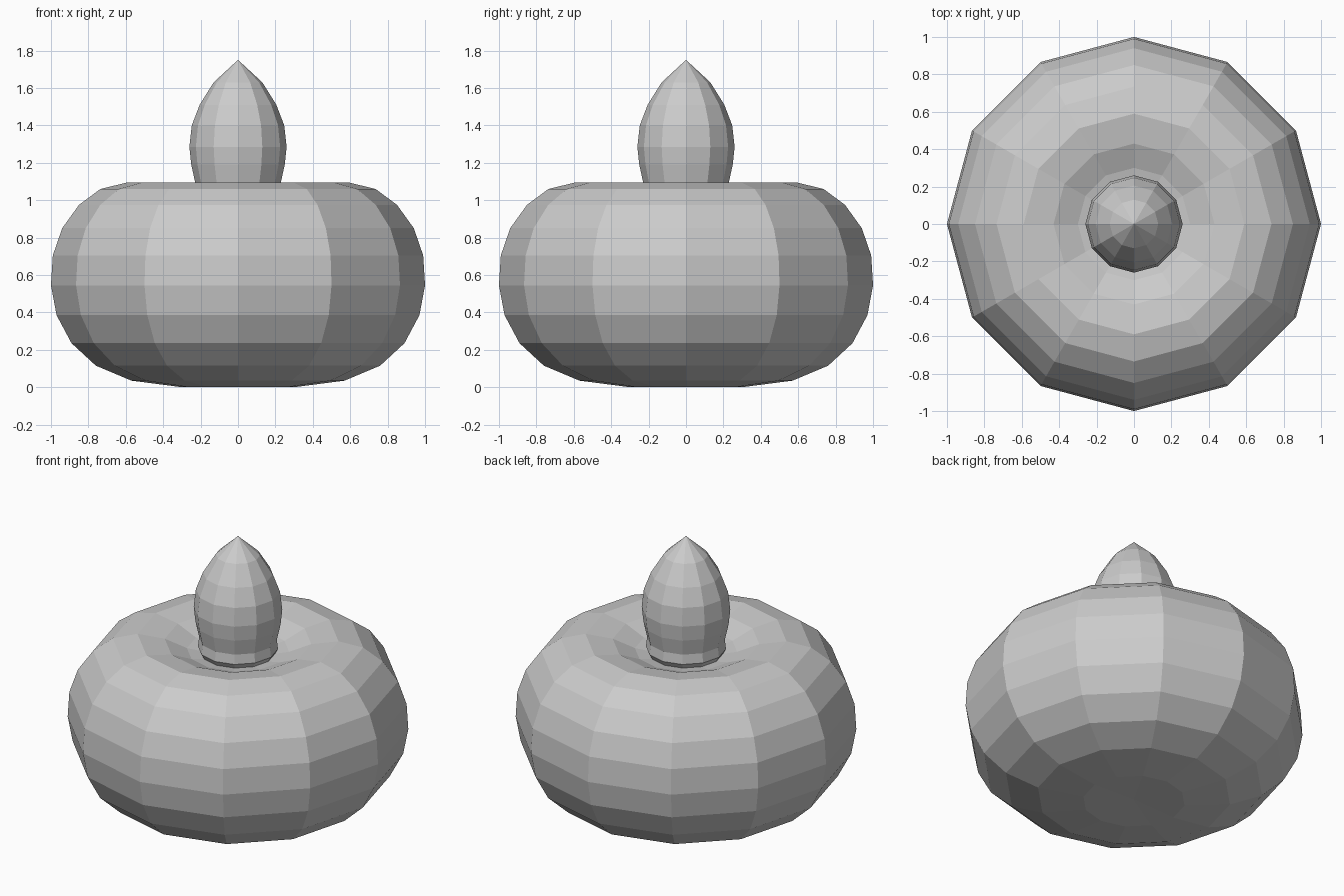
import bpy
import bmesh
from math import cos, sin, tau

if "Cube" in bpy.data.objects:
    bpy.data.objects.remove(bpy.data.objects["Cube"])

SIDES = 12


def lathe(name, profile):
    """Revolve (radius, height) points, bottom to top, with pole points at the ends."""
    bm = bmesh.new()
    rings = []
    for r, z in profile:
        if r == 0:
            rings.append([bm.verts.new((0, 0, z))] * SIDES)
        else:
            rings.append([bm.verts.new((r * cos(tau * i / SIDES), r * sin(tau * i / SIDES), z))
                          for i in range(SIDES)])
    for low, high in zip(rings, rings[1:]):
        for i in range(SIDES):
            j = (i + 1) % SIDES
            corners = [low[i], low[j], high[j], high[i]]
            bm.faces.new(list(dict.fromkeys(corners)))
    bmesh.ops.recalc_face_normals(bm, faces=bm.faces)
    mesh = bpy.data.meshes.new(name)
    bm.to_mesh(mesh)
    bm.free()
    obj = bpy.data.objects.new(name, mesh)
    bpy.context.collection.objects.link(obj)
    return obj


# Squat rounded body with a dimple in the top
lathe("body", [
    (0, 0.01), (0.30, 0), (0.57, 0.035), (0.76, 0.115), (0.89, 0.235),
    (0.97, 0.385), (1.0, 0.545), (0.99, 0.705), (0.94, 0.85), (0.85, 0.975),
    (0.735, 1.06), (0.59, 1.095), (0.43, 1.07), (0.30, 1.015), (0.15, 0.985), (0, 0.98),
])

# Pointed bud rising from the dimple, with a slightly flared foot
lathe("top_bud", [
    (0, 0.96), (0.20, 0.97), (0.235, 1.03), (0.228, 1.09), (0.25, 1.19),
    (0.26, 1.285), (0.247, 1.40), (0.205, 1.51), (0.13, 1.63), (0, 1.75),
])
